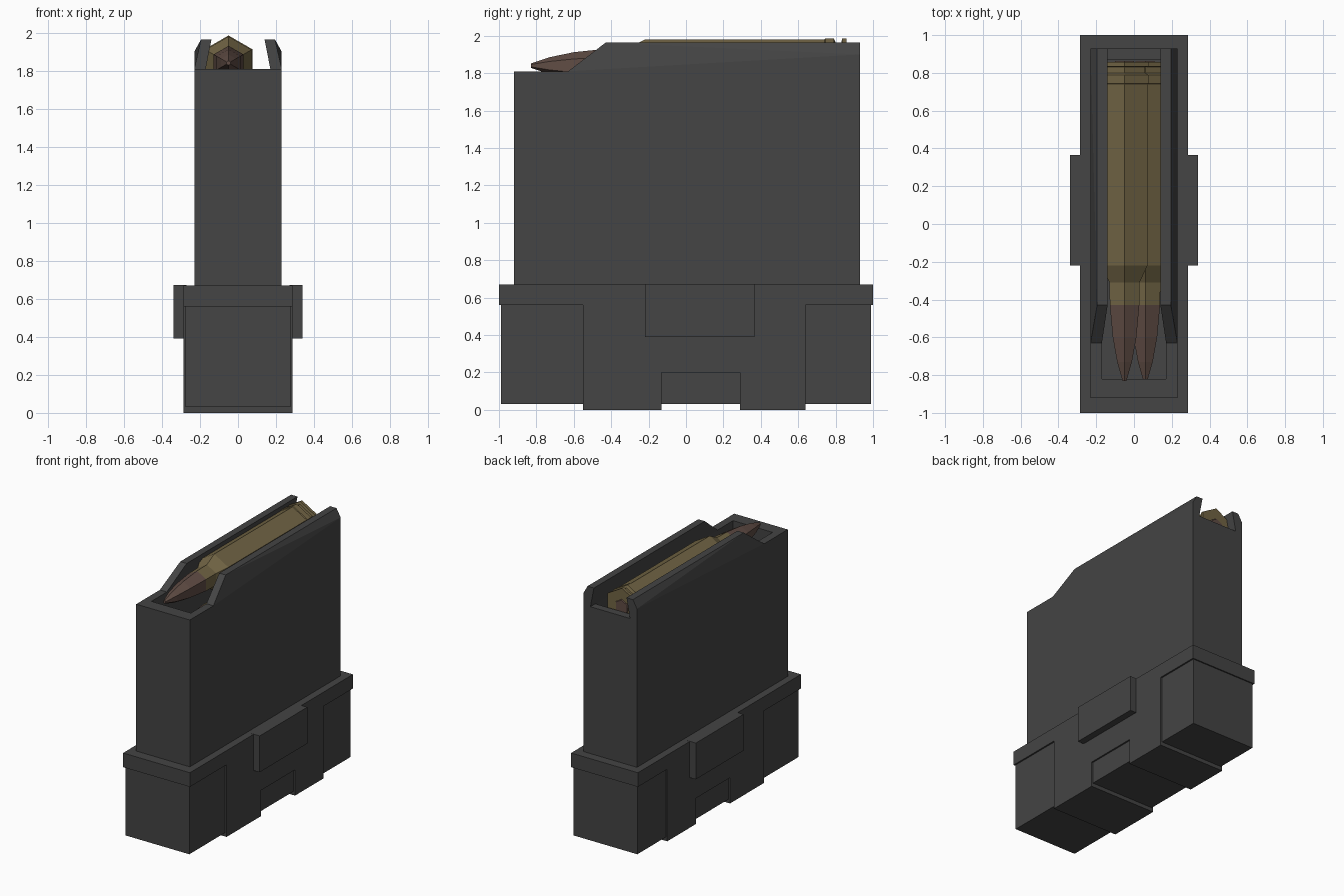
import bpy, bmesh, math

if "Cube" in bpy.data.objects:
    bpy.data.objects.remove(bpy.data.objects["Cube"])


def material(name, rgb):
    m = bpy.data.materials.new(name)
    m.diffuse_color = (*rgb, 1)
    m.use_nodes = True
    m.node_tree.nodes["Principled BSDF"].inputs["Base Color"].default_value = m.diffuse_color
    return m


GREY = material("dark grey polymer", (0.058, 0.058, 0.058))
BRASS = material("dull brass", (0.165, 0.128, 0.058))
COPPER = material("dull copper", (0.115, 0.072, 0.058))


def finish(name, bm, *mats):
    bmesh.ops.recalc_face_normals(bm, faces=bm.faces)
    me = bpy.data.meshes.new(name)
    bm.to_mesh(me)
    bm.free()
    for m in mats:
        me.materials.append(m)
    ob = bpy.data.objects.new(name, me)
    bpy.context.collection.objects.link(ob)
    return ob


def box_bm(x0, x1, y0, y1, z0, z1):
    bm = bmesh.new()
    bmesh.ops.create_cube(bm, size=1)
    for v in bm.verts:
        v.co = (x1 if v.co.x > 0 else x0,
                y1 if v.co.y > 0 else y0,
                z1 if v.co.z > 0 else z0)
    return bm


def side_profile(name, pts, half_width):
    """Extrude a (y, z) outline across the full width."""
    bm = bmesh.new()
    f = bm.faces.new([bm.verts.new((-half_width, y, z)) for y, z in pts])
    new = bmesh.ops.extrude_face_region(bm, geom=[f])["geom"]
    bmesh.ops.translate(bm, vec=(2 * half_width, 0, 0),
                        verts=[g for g in new if isinstance(g, bmesh.types.BMVert)])
    return finish(name, bm, GREY)


# Base: inner core and the notched sleeve with its collar
finish("base_core", box_bm(-0.275, 0.275, -0.99, 0.99, 0.03, 0.6), GREY)
side_profile("base_sleeve", [
    (-1, 0.56), (-0.55, 0.56), (-0.55, 0), (-0.13, 0), (-0.13, 0.2), (0.29, 0.2),
    (0.29, 0), (0.64, 0), (0.64, 0.56), (1, 0.56), (1, 0.67), (-1, 0.67)], 0.287)

# Hollow body: the open top is a shaft cut down into the box
bm = box_bm(-0.23, 0.23, -0.92, 0.93, 0.65, 1.81)
top = max(bm.faces, key=lambda f: f.calc_center_median().z)
res = bmesh.ops.extrude_face_region(bm, geom=[top])["geom"]
bm.faces.remove(top) if top.is_valid else None
inner = [g for g in res if isinstance(g, bmesh.types.BMVert)]
for v in inner:
    v.co.x = math.copysign(0.17, v.co.x)
    v.co.y = 0.87 if v.co.y > 0 else -0.82
floor = [g for g in res if isinstance(g, bmesh.types.BMFace)]
res = bmesh.ops.extrude_face_region(bm, geom=floor)["geom"]
for f in floor:
    if f.is_valid:
        bm.faces.remove(f)
for g in res:
    if isinstance(g, bmesh.types.BMVert):
        g.co.z = 1.47
finish("magazine_body", bm, GREY)

# Side grips and feed lips, one per side
for side, s in (("left", -1), ("right", 1)):
    xs = sorted((s * 0.27, s * 0.34))
    finish(side + "_grip", box_bm(*xs, -0.22, 0.365, 0.39, 0.672), GREY)
    bm = bmesh.new()
    for x, y, z in [(0.17, -0.63, 1.81), (0.23, -0.63, 1.81),
                    (0.14, -0.43, 1.963), (0.195, -0.43, 1.963),
                    (0.14, 0.93, 1.963), (0.195, 0.93, 1.963),
                    (0.23, 0.93, 1.90), (0.23, 0.93, 1.81), (0.17, 0.93, 1.81)]:
        bm.verts.new((s * x, y, z))
    bmesh.ops.convex_hull(bm, input=bm.verts)
    bmesh.ops.dissolve_limit(bm, angle_limit=0.01, verts=bm.verts, edges=bm.edges)
    finish(side + "_feed_lip", bm, GREY)

# Cartridges: six-sided turned profile (y, radius), tip to primer
ROUND = [(-0.83, 0.012), (-0.73, 0.045), (-0.6, 0.072), (-0.43, 0.09),
         (-0.31, 0.092), (-0.22, 0.14), (0.74, 0.14), (0.745, 0.145),
         (0.79, 0.145), (0.80, 0.125), (0.83, 0.125), (0.835, 0.145),
         (0.858, 0.145), (0.858, 0.06), (0.864, 0.055)]


def cartridge(name, x, z):
    bm = bmesh.new()
    rings = []
    for y, r in ROUND:
        angles = [math.radians(90 + 60 * k) for k in range(6)]
        rings.append([bm.verts.new((x + r * math.cos(a), y, z + r * math.sin(a)))
                      for a in angles])
    for i in range(len(rings) - 1):
        for k in range(6):
            n = (k + 1) % 6
            f = bm.faces.new((rings[i][k], rings[i][n], rings[i + 1][n], rings[i + 1][k]))
            f.material_index = 1 if i < 3 or i == len(rings) - 2 else 0
    for ring in (rings[0], rings[-1]):
        bm.faces.new(ring).material_index = 1
    finish(name, bm, BRASS, COPPER)


cartridge("upper_cartridge", -0.05, 1.84)
cartridge("lower_cartridge", 0.06, 1.62)
